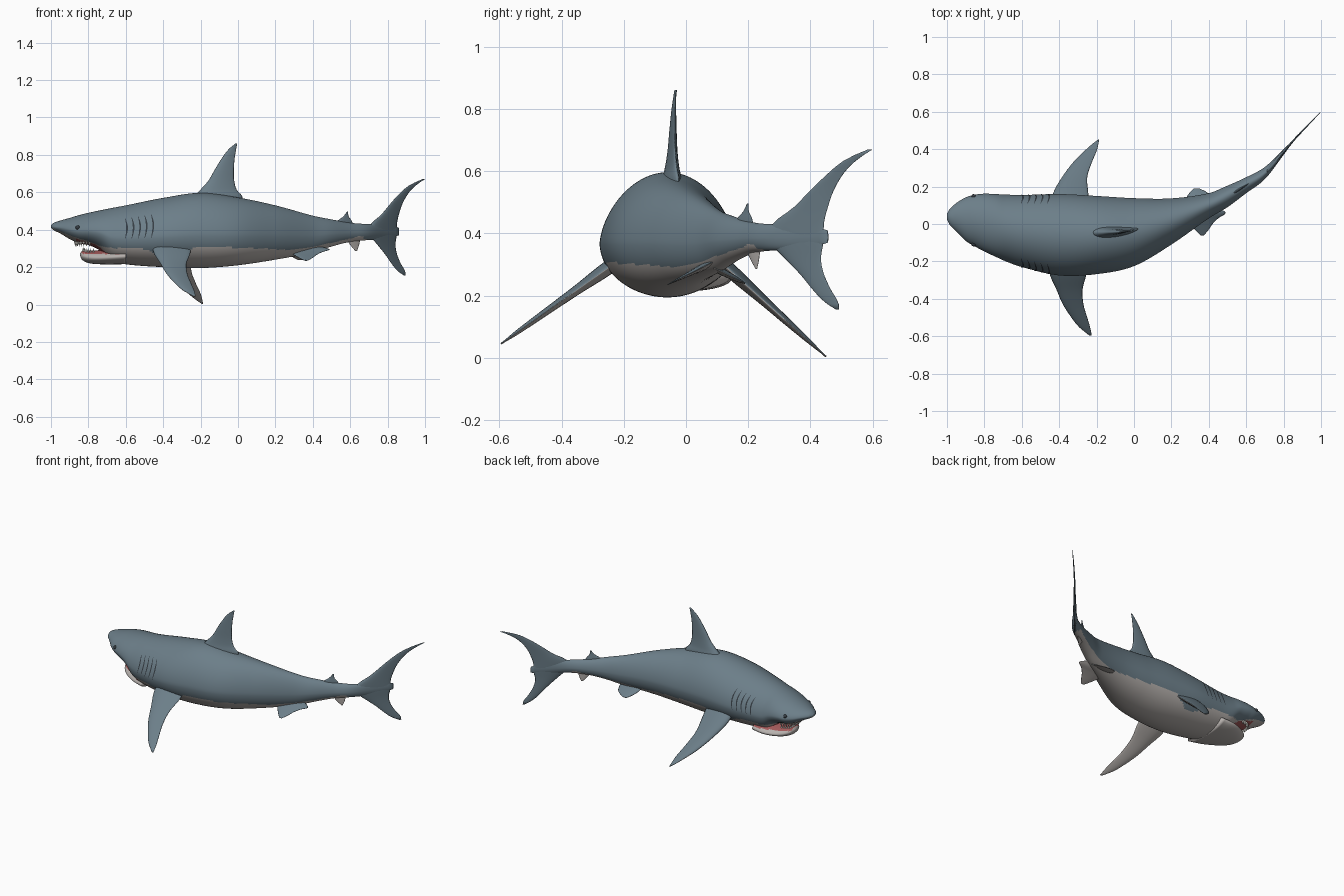
import bpy, bmesh, math
from mathutils import Vector, Matrix

if "Cube" in bpy.data.objects:
    bpy.data.objects.remove(bpy.data.objects["Cube"])


def material(name, rgb):
    m = bpy.data.materials.new(name)
    m.diffuse_color = (*rgb, 1)
    m.use_nodes = True
    m.node_tree.nodes["Principled BSDF"].inputs["Base Color"].default_value = m.diffuse_color
    return m


GREY = material("slate grey skin", (0.15, 0.21, 0.25))
PALE = material("pale belly", (0.47, 0.44, 0.42))
RED = material("mouth red", (0.36, 0.10, 0.10))
WHITE = material("tooth white", (0.80, 0.78, 0.72))
DARK = material("dark slit", (0.035, 0.045, 0.055))


def curve(rows, x):
    """Smooth interpolation of table rows; the first column is the parameter."""
    x = min(max(x, rows[0][0]), rows[-1][0])
    i = 0
    while i < len(rows) - 2 and x > rows[i + 1][0]:
        i += 1
    a, b = rows[i], rows[i + 1]
    p, n = rows[max(i - 1, 0)], rows[min(i + 2, len(rows) - 1)]
    h = b[0] - a[0]
    t = (x - a[0]) / h
    out = []
    for k in range(1, len(a)):
        ma = (b[k] - p[k]) / (b[0] - p[0]) * h
        mb = (n[k] - a[k]) / (n[0] - a[0]) * h
        out.append(a[k] * (2*t**3 - 3*t*t + 1) + b[k] * (3*t*t - 2*t**3)
                   + ma * (t**3 - 2*t*t + t) + mb * (t**3 - t*t))
    return out


def finish(name, bm, mats, rule=None):
    bmesh.ops.recalc_face_normals(bm, faces=bm.faces)
    bm.normal_update()
    for f in bm.faces:
        f.smooth = True
        if rule:
            f.material_index = rule(f.calc_center_median(), f.normal)
    me = bpy.data.meshes.new(name)
    bm.to_mesh(me)
    bm.free()
    for m in mats:
        me.materials.append(m)
    ob = bpy.data.objects.new(name, me)
    bpy.context.collection.objects.link(ob)
    return ob


def loft(name, rings, mats, rule=None):
    bm = bmesh.new()
    vs = [[bm.verts.new(p) for p in r] for r in rings]
    n = len(vs[0])
    for r, s in zip(vs, vs[1:]):
        for j in range(n):
            bm.faces.new((r[j], r[(j + 1) % n], s[(j + 1) % n], s[j]))
    bm.faces.new(vs[0])
    bm.faces.new(vs[-1])
    return finish(name, bm, mats, rule)


# Stations: x, top z, bottom z, low y, high y
BODY = [(-1, .425, .41, .025, .055), (-.985, .437, .397, -.005, .08),
        (-.95, .449, .38, -.04, .112), (-.9, .463, .35, -.09, .142),
        (-.85, .478, .328, -.12, .157), (-.8, .49, .318, -.147, .162),
        (-.74, .503, .29, -.175, .16), (-.68, .515, .235, -.202, .157),
        (-.6, .53, .215, -.23, .155), (-.4, .57, .2, -.275, .16),
        (-.2, .597, .195, -.268, .15), (0, .572, .21, -.225, .138),
        (.2, .53, .24, -.11, .137), (.4, .475, .278, .03, .165),
        (.5, .455, .31, .09, .205), (.6, .437, .335, .165, .25),
        (.7, .43, .345, .24, .305), (.8, .43, .35, .37, .4),
        (.86, .41, .37, .452, .458)]
JAW = [(-.845, .272, .262, 0, .03), (-.835, .285, .24, -.035, .06),
       (-.8, .288, .222, -.08, .095), (-.75, .29, .216, -.12, .125),
       (-.68, .3, .214, -.165, .145), (-.6, .31, .216, -.2, .14)]
# Height of the grey / pale boundary along the body
LINE = [(-1, .412), (-.9, .37), (-.8, .338), (-.7, .305), (-.5, .295),
        (-.42, .26), (-.35, .245), (-.28, .275), (-.22, .305), (.1, .30),
        (.3, .295), (.5, .33), (.6, .352), (.68, .35), (.72, .2), (.9, .2)]


def surface(rows, x, a, grow=1.0):
    zt, zb, y0, y1 = curve(rows, x)
    zm = zb + .45 * (zt - zb)
    s, c = math.sin(a), math.cos(a)
    y = (y0 + y1) / 2 + grow * (y1 - y0) / 2 * c * (1 - .1 * max(s, 0))
    return Vector((x, y, zm + grow * s * ((zt - zm) if s > 0 else (zm - zb))))


def mid_y(x):
    _, _, y0, y1 = curve(BODY, x)
    return (y0 + y1) / 2 + max(0, x - .86) * 1.04


def skin_rings(rows, count, sides, power):
    x0, x1 = rows[0][0], rows[-1][0]
    return [[surface(rows, x0 + (x1 - x0) * (i / count) ** power, 2 * math.pi * j / sides)
             for j in range(sides)] for i in range(count + 1)]


def body_rule(c, n):
    if -.865 < c.x < -.69 and n.z < -.5 and abs(c.y - mid_y(c.x)) < .095:
        return 2
    return 1 if c.z < curve(LINE, c.x)[0] else 0


loft("body", skin_rings(BODY, 150, 96, 1.4), [GREY, PALE, RED], body_rule)
loft("lower_jaw", skin_rings(JAW, 30, 48, 1.5), [PALE, RED],
     lambda c, n: int(n.z > .6 and c.z > .27))


def fin(name, rows, place, normal, thick, mats, rule=None, steps=28, sides=20):
    """Lens-section fin; rows are span, leading x, trailing x."""
    rows = sorted(rows)
    s0, s1 = rows[0][0], rows[-1][0]
    widest = max(r[2] - r[1] for r in rows)
    rings = []
    for i in range(steps + 1):
        s = s0 + (s1 - s0) * i / steps
        lead, trail = curve(rows, s)
        t = thick * max(.12, (trail - lead) / widest)
        ring = []
        for j in range(sides):
            a = 2 * math.pi * j / sides
            k = (1 - math.cos(a)) / 2
            ring.append(place(s, lead + (trail - lead) * k)
                        + normal * (t * .5 * math.sin(a) * (1.25 - .75 * k)))
        rings.append(ring)
    return loft(name, rings, mats, rule)


def upright(name, rows, thick, mat, shift=0):
    fin(name, rows, lambda s, x: Vector((x, mid_y(x) + shift, s)),
        Vector((0, 1, 0)), thick, [mat])


def sloping(name, rows, y0, z0, slope, thick):
    fin(name, rows, lambda s, x: Vector((x, s, z0 + (s - y0) * slope)),
        Vector((0, -slope, 1)).normalized(), thick, [GREY, PALE],
        lambda c, n: int(n.z < -.1))


# Upright fins
upright("dorsal_fin", [(.53, -.28, .02), (.58, -.235, .022), (.61, -.205, -.005),
        (.66, -.16, -.02), (.72, -.125, -.022), (.78, -.088, -.018),
        (.83, -.05, -.01), (.862, -.012, -.004)], .075, GREY, .012)
upright("second_dorsal_fin", [(.42, .51, .62), (.45, .535, .607),
        (.47, .562, .592), (.497, .583, .588)], .02, GREY)
upright("anal_fin", [(.36, .575, .655), (.33, .592, .65),
        (.31, .607, .645), (.285, .628, .636)], .018, PALE)
upright("tail_fin", [(.155, .887, .896), (.18, .852, .893), (.22, .82, .87),
        (.27, .785, .85), (.32, .745, .842), (.38, .70, .85), (.43, .71, .85),
        (.48, .765, .86), (.54, .815, .88), (.6, .87, .915), (.64, .92, .955),
        (.67, .985, .999)], .04, GREY)

# Paired fins, posed differently on each side
sloping("left_pectoral_fin", [(-.19, -.46, -.25), (-.27, -.45, -.255),
        (-.35, -.415, -.275), (-.43, -.38, -.27), (-.5, -.335, -.25),
        (-.55, -.295, -.235), (-.595, -.24, -.226)], -.25, .29, .71, .05)
sloping("right_pectoral_fin", [(.11, -.44, -.24), (.17, -.43, -.245),
        (.25, -.385, -.25), (.33, -.325, -.225), (.39, -.265, -.2),
        (.43, -.22, -.19), (.45, -.193, -.187)], .14, .283, -.9, .05)
sloping("left_pelvic_fin", [(.09, .27, .44), (.06, .27, .49), (.03, .28, .45),
        (0, .30, .42), (-.03, .325, .40), (-.06, .355, .375)], -.06, .235, .5, .025)
sloping("right_pelvic_fin", [(.09, .27, .43), (.12, .27, .42), (.15, .285, .41),
        (.17, .3, .39), (.19, .32, .35)], .185, .242, -.5, .025)


# Teeth: two arches of small cones
def teeth(name, rows, count, cx, rx, ry, side, size):
    bm = bmesh.new()
    for i in range(count):
        t = -1.2 + 2.4 * i / (count - 1)
        x = cx - rx * math.cos(t)
        _, _, y0, y1 = curve(rows, x)
        a = math.acos(max(-.95, min(.95, ry * math.sin(t) / ((y1 - y0) / 2))))
        p = surface(rows, x, a * side)
        p.z += side * size * .35
        turn = Matrix.Rotation(math.pi, 4, 'X') if side < 0 else Matrix()
        bmesh.ops.create_cone(bm, cap_ends=True, segments=6, radius1=size * .3,
                              radius2=0, depth=size, matrix=Matrix.Translation(p) @ turn)
    ob = finish(name, bm, [WHITE])
    for poly in ob.data.polygons:
        poly.use_smooth = False


teeth("upper_teeth", BODY, 17, -.75, .12, .1, -1, .03)
teeth("lower_teeth", JAW, 13, -.74, .088, .07, 1, .024)

# Gill slits: thin strips hugging both flanks
bm = bmesh.new()
for side in (0, 1):
    for k in range(5):
        x = -.605 + .035 * k
        prev = None
        for i in range(11):
            a = -.05 + .7 * i / 10
            w = .0045 * math.sin(math.pi * (i + .5) / 11)
            xx = x + .012 * math.sin(math.pi * i / 10)
            ang = math.pi - a if side else a
            pair = [bm.verts.new(surface(BODY, xx + d, ang, 1.012)) for d in (-w, w)]
            if prev:
                quad = (prev[0], prev[1], pair[1], pair[0])
                bm.faces.new(quad)
            prev = pair
finish("gill_slits", bm, [DARK])

# Eyes
bm = bmesh.new()
for a in (.2, math.pi - .2):
    bmesh.ops.create_uvsphere(bm, u_segments=16, v_segments=10, radius=.012,
                              matrix=Matrix.Translation(surface(BODY, -.857, a, .98)))
finish("eyes", bm, [DARK])
